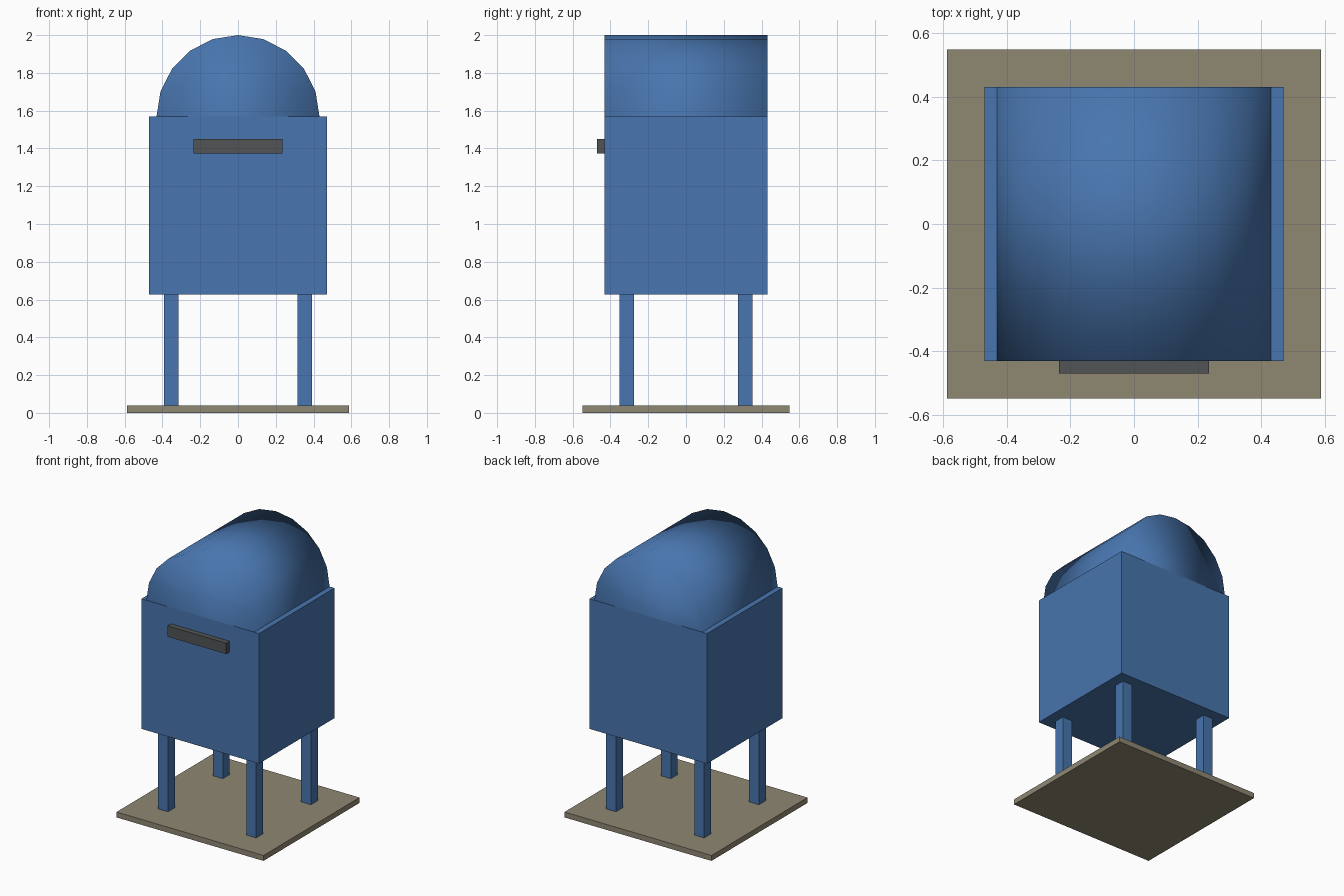
import bpy, bmesh, math

U = 2 / 51  # design unit: the model is 51 units tall

default = bpy.data.objects.get("Cube")
if default:
    bpy.data.objects.remove(default, do_unlink=True)


def material(name, rgb):
    mat = bpy.data.materials.new(name)
    mat.use_nodes = True
    mat.diffuse_color = (*rgb, 1)
    mat.node_tree.nodes["Principled BSDF"].inputs["Base Color"].default_value = (*rgb, 1)
    return mat


blue = material("blue paint", (0.065, 0.178, 0.424))
stone = material("stone", (0.275, 0.242, 0.171))
dark = material("dark metal", (0.082, 0.087, 0.089))


def add_object(name, bm, mat):
    bmesh.ops.recalc_face_normals(bm, faces=bm.faces)
    mesh = bpy.data.meshes.new(name)
    bm.to_mesh(mesh)
    bm.free()
    mesh.materials.append(mat)
    obj = bpy.data.objects.new(name, mesh)
    bpy.context.collection.objects.link(obj)
    return obj


def box(name, low, high, mat):
    """Box between two corners given in design units."""
    bm = bmesh.new()
    bmesh.ops.create_cube(bm, size=1)
    for v in bm.verts:
        v.co = [U * (a + (b - a) * (c + 0.5)) for a, b, c in zip(low, high, v.co)]
    return add_object(name, bm, mat)


# Ground slab, mailbox body and mail slot
box("base_slab", (-15, -14, 0), (15, 14, 1), stone)
box("body", (-12, -11, 16), (12, 11, 40), blue)
box("mail_slot", (-6, -12, 35), (6, -11, 37), dark)

# Four square legs
for side, x in (("right", -9), ("left", 9)):
    for end, y in (("front", -8), ("back", 8)):
        box(f"{end}_{side}_leg", (x - 1, y - 1, 1), (x + 1, y + 1, 16), blue)

# Rounded lid: half of a 20-sided barrel, softly shaded across its end caps
bm = bmesh.new()
arch = []
for i in range(11):
    a = math.pi * i / 10
    arch.append(bm.verts.new((11 * U * math.cos(a), -11 * U, U * (40 + 11 * math.sin(a)))))
front = bm.faces.new(arch)
extruded = bmesh.ops.extrude_face_region(bm, geom=[front], use_keep_orig=True)
moved = [g for g in extruded["geom"] if isinstance(g, bmesh.types.BMVert)]
bmesh.ops.translate(bm, verts=moved, vec=(0, 22 * U, 0))
bm.normal_update()
for face in bm.faces:
    face.smooth = True
# Crisp border around the flat underside
for face in bm.faces:
    if all(abs(v.co.z - 40 * U) < 1e-4 for v in face.verts):
        for edge in face.edges:
            edge.smooth = False
add_object("rounded_lid", bm, blue)
